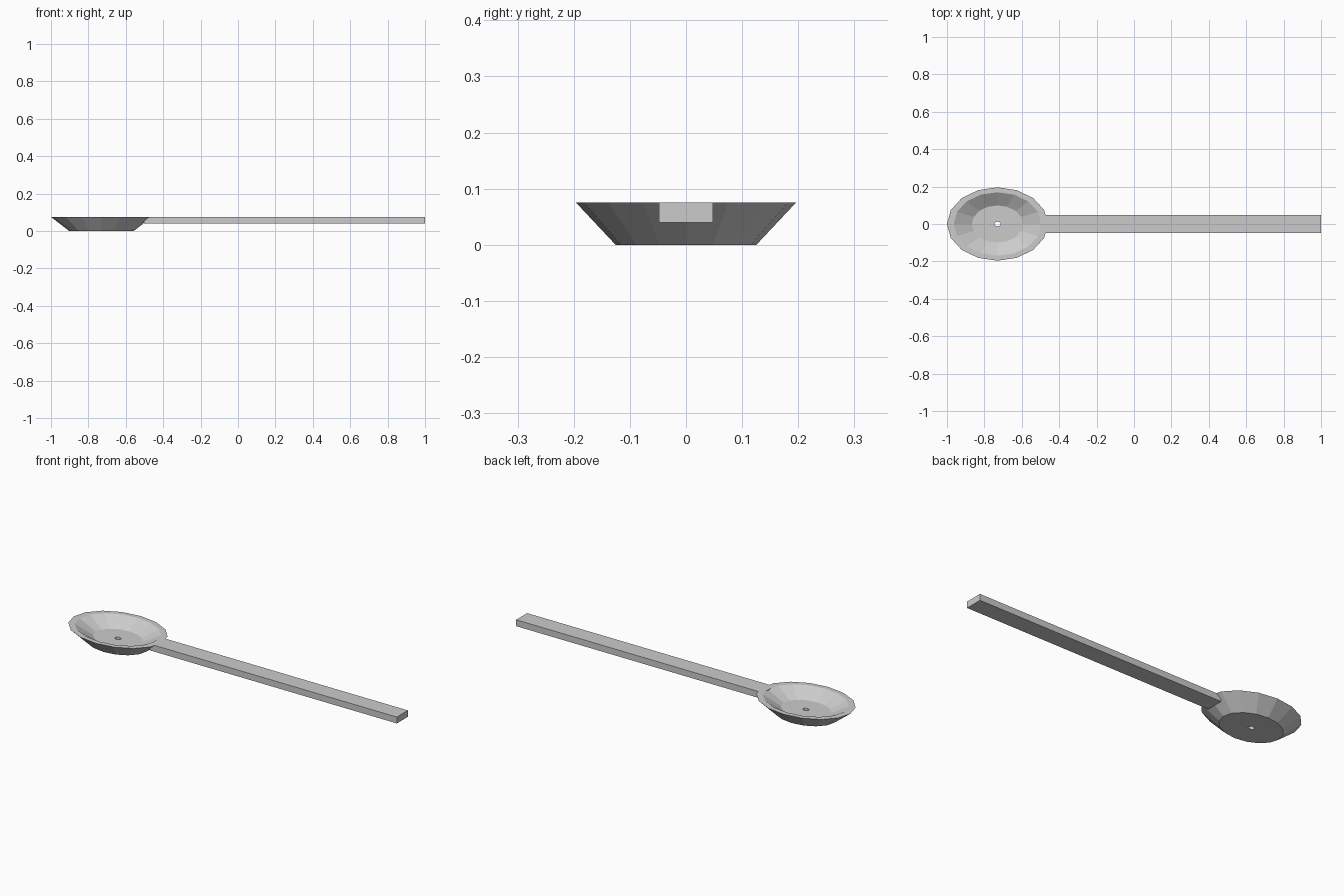
import bpy, bmesh, math

if "Cube" in bpy.data.objects:
    bpy.data.objects.remove(bpy.data.objects["Cube"])

SIDES = 16
BOWL_X = -0.73
ASPECT = 0.196 / 0.27   # bowl width over length

metal = bpy.data.materials.new("grey metal")
metal.diffuse_color = (0.6, 0.6, 0.6, 1)
metal.use_nodes = True
metal.node_tree.nodes["Principled BSDF"].inputs["Base Color"].default_value = metal.diffuse_color


def add_object(name, bm):
    bmesh.ops.recalc_face_normals(bm, faces=bm.faces)
    mesh = bpy.data.meshes.new(name)
    bm.to_mesh(mesh)
    bm.free()
    mesh.materials.append(metal)
    obj = bpy.data.objects.new(name, mesh)
    bpy.context.collection.objects.link(obj)
    return obj


# Bowl: closed cross-section (radius, height) swept round an oval, with a small centre hole
profile = [(0.017, 0.0), (0.173, 0.0), (0.27, 0.075),
           (0.234, 0.075), (0.137, 0.027), (0.017, 0.027)]
bm = bmesh.new()
rings = []
for r, z in profile:
    ring = []
    for i in range(SIDES):
        a = 2 * math.pi * i / SIDES
        ring.append(bm.verts.new((BOWL_X + r * math.cos(a), r * ASPECT * math.sin(a), z)))
    rings.append(ring)
for k, low in enumerate(rings):
    high = rings[(k + 1) % len(rings)]
    for i in range(SIDES):
        j = (i + 1) % SIDES
        bm.faces.new((low[i], low[j], high[j], high[i]))
add_object("bowl", bm)

# Handle: straight bar whose inner end just pokes through the bowl wall
x0, x1, z0, z1, half_width = -0.503, 1.0, 0.04, 0.075, 0.048
bm = bmesh.new()
bmesh.ops.create_cube(bm, size=1)
for v in bm.verts:
    v.co.x = x1 if v.co.x > 0 else x0
    v.co.y = half_width if v.co.y > 0 else -half_width
    v.co.z = z1 if v.co.z > 0 else z0
add_object("handle", bm)
